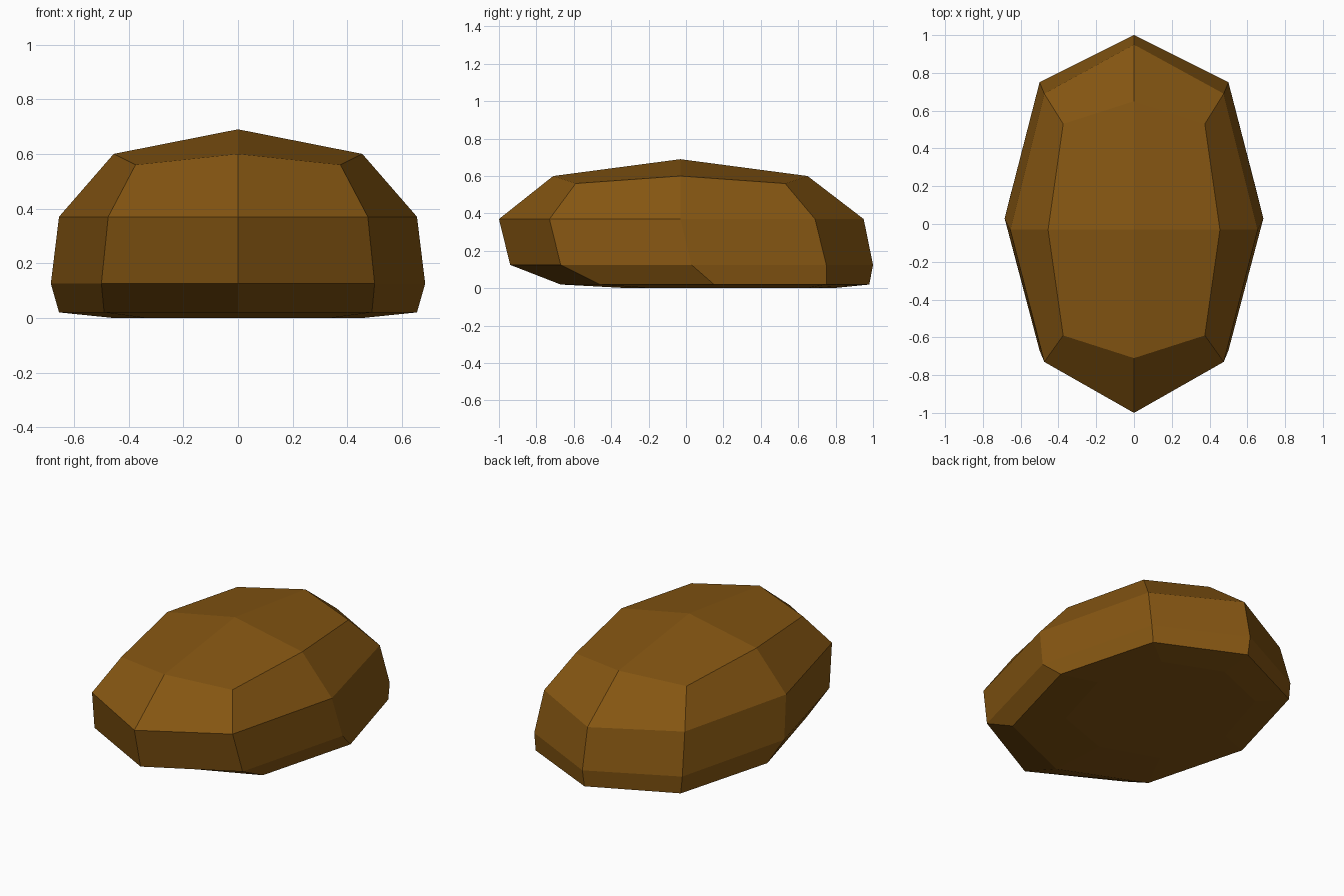
import bpy, bmesh

if "Cube" in bpy.data.objects:
    bpy.data.objects.remove(bpy.data.objects["Cube"])

# Brown, flat shaded
brown = bpy.data.materials.new("warm_brown")
brown.diffuse_color = (0.235, 0.093, 0.006, 1)
brown.use_nodes = True
brown.node_tree.nodes["Principled BSDF"].inputs["Base Color"].default_value = brown.diffuse_color

# Rings, top to bottom: z middle, z diagonal, x side, x diagonal,
# then y of front, front diagonal, side, back diagonal, back
RINGS = [
    (0.60, 0.56, 0.455, 0.375, -0.71, -0.59, -0.03, 0.53, 0.65),
    (0.37, 0.37, 0.655, 0.475, -1.00, -0.73, -0.03, 0.69, 0.95),
    (0.125, 0.125, 0.685, 0.50, -0.94, -0.67, 0.03, 0.75, 1.00),
    (0.02, 0.02, 0.655, 0.49, -0.67, -0.46, 0.15, 0.75, 0.98),
    (0.0, 0.0, 0.46, 0.34, -0.30, -0.18, 0.24, 0.64, 0.78),
]


def add_ring(bm, zm, zd, xs, xd, yf, yfd, ys, ybd, yb):
    """Eight-sided ring, mirrored about x, anticlockwise from the front."""
    pts = [(0, yf, zm), (xd, yfd, zd), (xs, ys, zm), (xd, ybd, zd),
           (0, yb, zm), (-xd, ybd, zd), (-xs, ys, zm), (-xd, yfd, zd)]
    return [bm.verts.new(p) for p in pts]


bm = bmesh.new()
rings = [add_ring(bm, *r) for r in RINGS]

# Side walls
for upper, lower in zip(rings, rings[1:]):
    for i in range(8):
        j = (i + 1) % 8
        bm.faces.new((lower[i], lower[j], upper[j], upper[i]))

# Crown: four quads meeting at the peak
peak = bm.verts.new((0, -0.03, 0.69))
top = rings[0]
for i in range(0, 8, 2):
    bm.faces.new((peak, top[i], top[i + 1], top[(i + 2) % 8]))

# Flat base
bm.faces.new(rings[-1][::-1])
bmesh.ops.recalc_face_normals(bm, faces=bm.faces)

mesh = bpy.data.meshes.new("rounded_body")
bm.to_mesh(mesh)
bm.free()
mesh.materials.append(brown)
body = bpy.data.objects.new("rounded_body", mesh)
bpy.context.collection.objects.link(body)
